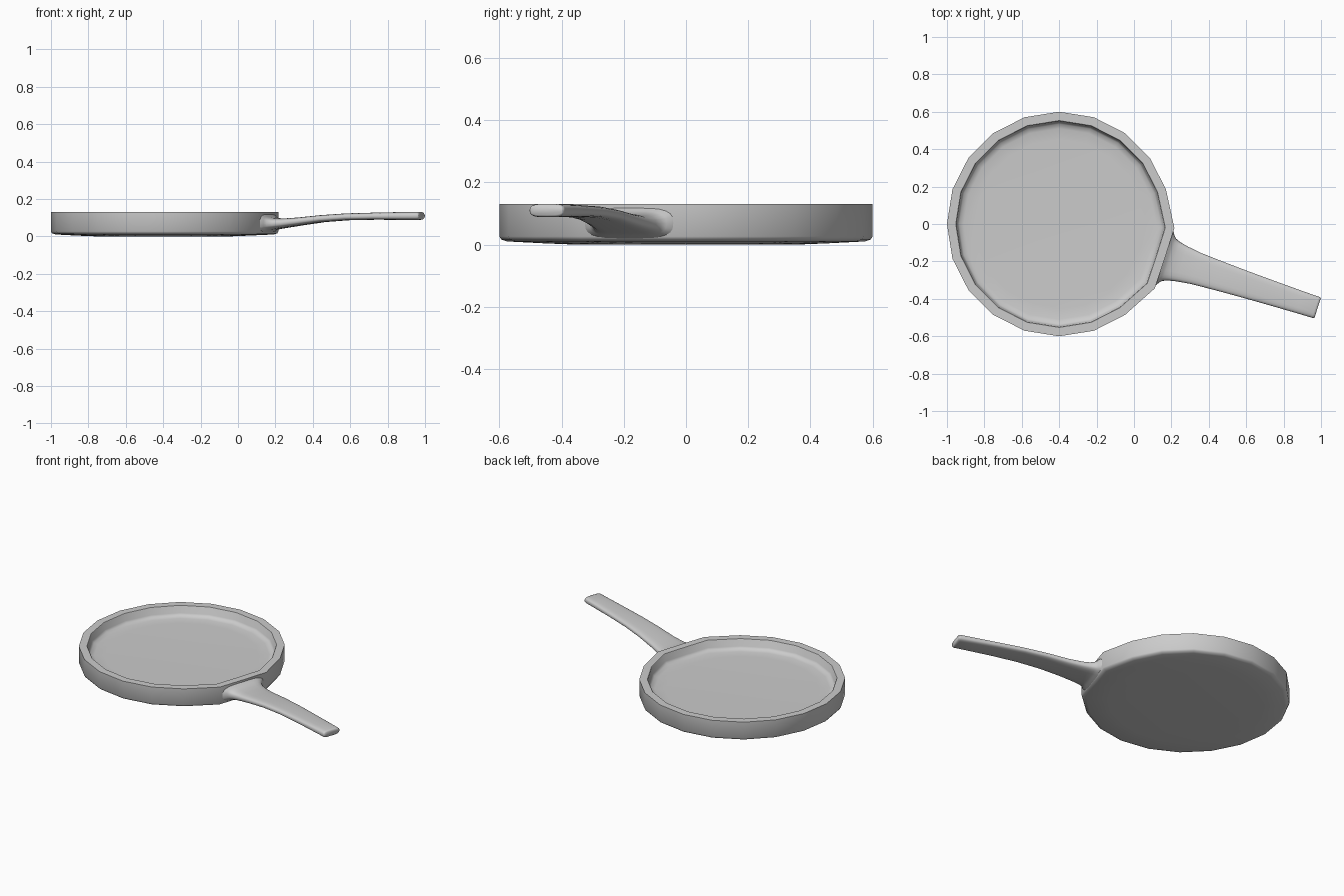
import bpy, bmesh, math
from mathutils import Vector

if "Cube" in bpy.data.objects:
    bpy.data.objects.remove(bpy.data.objects["Cube"])

CX = -0.4
SIDES = 20
HANDLE_ANGLE = math.radians(-18)


def loft(name, rings, angle):
    """Skin closed rings of points and cap both ends."""
    bm = bmesh.new()
    loops = [[bm.verts.new(p) for p in ring] for ring in rings]
    for a, b in zip(loops, loops[1:]):
        n = len(a)
        for i in range(n):
            bm.faces.new((a[i], a[(i + 1) % n], b[(i + 1) % n], b[i]))
    bm.faces.new(loops[0][::-1])
    bm.faces.new(loops[-1])
    bmesh.ops.recalc_face_normals(bm, faces=bm.faces)
    me = bpy.data.meshes.new(name)
    bm.to_mesh(me)
    bm.free()
    ob = bpy.data.objects.new(name, me)
    bpy.context.collection.objects.link(ob)
    bpy.ops.object.select_all(action='DESELECT')
    ob.select_set(True)
    bpy.context.view_layer.objects.active = ob
    bpy.ops.object.shade_smooth_by_angle(angle=math.radians(angle))
    return ob


# Pan: 20-sided, with the wall flattened where the handle joins
def pan_ring(r, z):
    pts = []
    for i in range(SIDES):
        deg = -360 * i / SIDES
        k = 1.0
        if r > 0.5:
            if i == 0:
                deg, k = -2, 1.027
            elif i == 1:
                k = 0.99
            elif i == 2:
                deg, k = -34, 1.027
        a = math.radians(deg)
        pts.append((CX + r * k * math.cos(a), r * k * math.sin(a), z))
    return pts


pan_profile = [(0.36, 0.0), (0.46, 0.004), (0.575, 0.010), (0.594, 0.016),
               (0.60, 0.026), (0.60, 0.13), (0.553, 0.13), (0.55, 0.126),
               (0.545, 0.085), (0.535, 0.073), (0.51, 0.067), (0.45, 0.065)]
loft("pan_body", [pan_ring(r, z) for r, z in pan_profile], 50)

# Handle: flattened rounded section swept outwards, flared at the root
ux = Vector((math.cos(HANDLE_ANGLE), math.sin(HANDLE_ANGLE), 0))
vx = Vector((-ux.y, ux.x, 0))


def handle_ring(u, half, z0, z1, n=24):
    ring = []
    for i in range(n):
        a = 2 * math.pi * i / n
        c, s = math.cos(a), math.sin(a)
        v = half * math.copysign(abs(c) ** 0.5, c)
        w = (z1 - z0) / 2 * math.copysign(abs(s) ** 0.7, s)
        p = Vector((CX, 0, (z0 + z1) / 2)) + ux * u + vx * v
        p.z += w
        ring.append(p)
    return ring


# distance from pan centre, half width, underside, top
handle_sections = [(0.582, 0.158, 0.016, 0.124), (0.596, 0.147, 0.022, 0.116),
                   (0.606, 0.131, 0.029, 0.108), (0.620, 0.118, 0.034, 0.102),
                   (0.645, 0.108, 0.039, 0.097), (0.690, 0.098, 0.046, 0.096),
                   (0.770, 0.087, 0.058, 0.101), (0.900, 0.079, 0.076, 0.114),
                   (1.040, 0.072, 0.086, 0.123), (1.200, 0.066, 0.089, 0.127),
                   (1.350, 0.061, 0.088, 0.130), (1.440, 0.059, 0.088, 0.131),
                   (1.449, 0.058, 0.090, 0.129), (1.453, 0.055, 0.095, 0.123)]
loft("handle", [handle_ring(*s) for s in handle_sections], 50)
